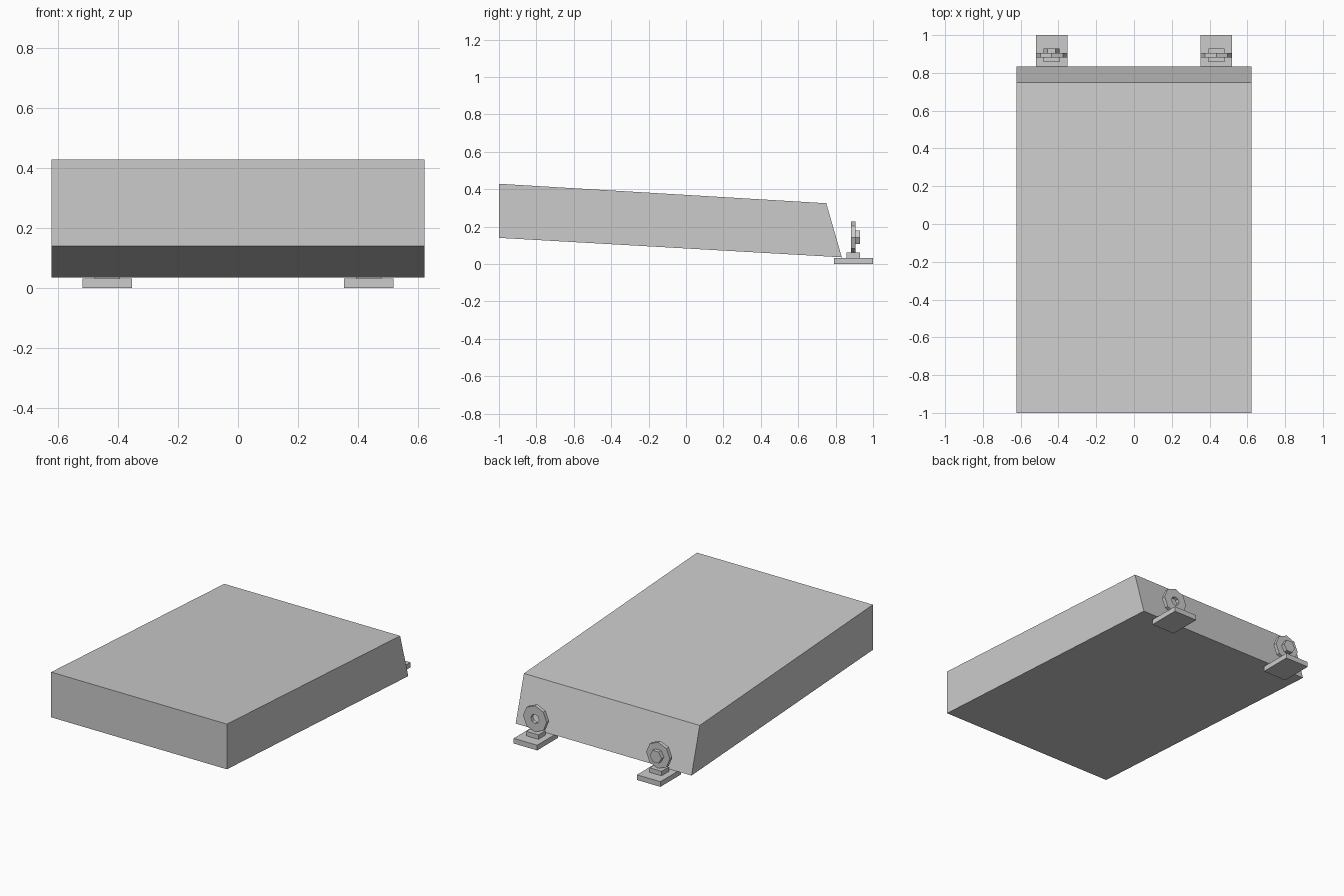
import bpy, bmesh
from math import cos, sin, pi

if "Cube" in bpy.data.objects:
    bpy.data.objects.remove(bpy.data.objects["Cube"])


def finish(name, bm):
    bmesh.ops.recalc_face_normals(bm, faces=bm.faces[:])
    mesh = bpy.data.meshes.new(name)
    bm.to_mesh(mesh)
    bm.free()
    ob = bpy.data.objects.new(name, mesh)
    bpy.context.collection.objects.link(ob)
    return ob


def box(name, x0, x1, y0, y1, z0, z1):
    bm = bmesh.new()
    bmesh.ops.create_cube(bm, size=1)
    for v in bm.verts:
        v.co = (x0 + (v.co.x + 0.5) * (x1 - x0),
                y0 + (v.co.y + 0.5) * (y1 - y0),
                z0 + (v.co.z + 0.5) * (z1 - z0))
    return finish(name, bm)


def disc(name, x, z, y0, y1, radius, sides, hole=0):
    # Polygonal disc facing y, optionally with a through hole
    bm = bmesh.new()

    def ring(r, y):
        return [bm.verts.new((x + r * cos(2 * pi * i / sides), y,
                              z + r * sin(2 * pi * i / sides))) for i in range(sides)]

    a, b = ring(radius, y0), ring(radius, y1)
    loops = [a, b]
    if hole:
        loops += [ring(hole, y1), ring(hole, y0)]
        pairs = list(zip(loops, loops[1:] + loops[:1]))
    else:
        bm.faces.new(a)
        bm.faces.new(b)
        pairs = [(a, b)]
    for p, q in pairs:
        for i in range(sides):
            j = (i + 1) % sides
            bm.faces.new((p[i], p[j], q[j], q[i]))
    return finish(name, bm)


# Sloping slab, extruded from its side profile
profile = [(-1, 0.14), (0.833, 0.036), (0.75, 0.325), (-1, 0.429)]
bm = bmesh.new()
face = bm.faces.new([bm.verts.new((-0.622, y, z)) for y, z in profile])
ext = bmesh.ops.extrude_face_region(bm, geom=[face])
bmesh.ops.translate(bm, vec=(1.244, 0, 0),
                    verts=[g for g in ext["geom"] if isinstance(g, bmesh.types.BMVert)])
finish("slab", bm)

# Rear mounts: foot plate, block and eight-sided eyelet
for side, x in (("left", -0.436), ("right", 0.436)):
    box(side + "_foot_plate", x - 0.083, x + 0.083, 0.79, 1.0, 0, 0.033)
    box(side + "_block", x - 0.042, x + 0.042, 0.857, 0.93, 0.033, 0.062)
    disc(side + "_eyelet", x, 0.143, 0.881, 0.905, 0.084, 8, hole=0.029)

# Hexagonal nut on the left mount
disc("left_nut", -0.436, 0.143, 0.905, 0.93, 0.042, 6)
